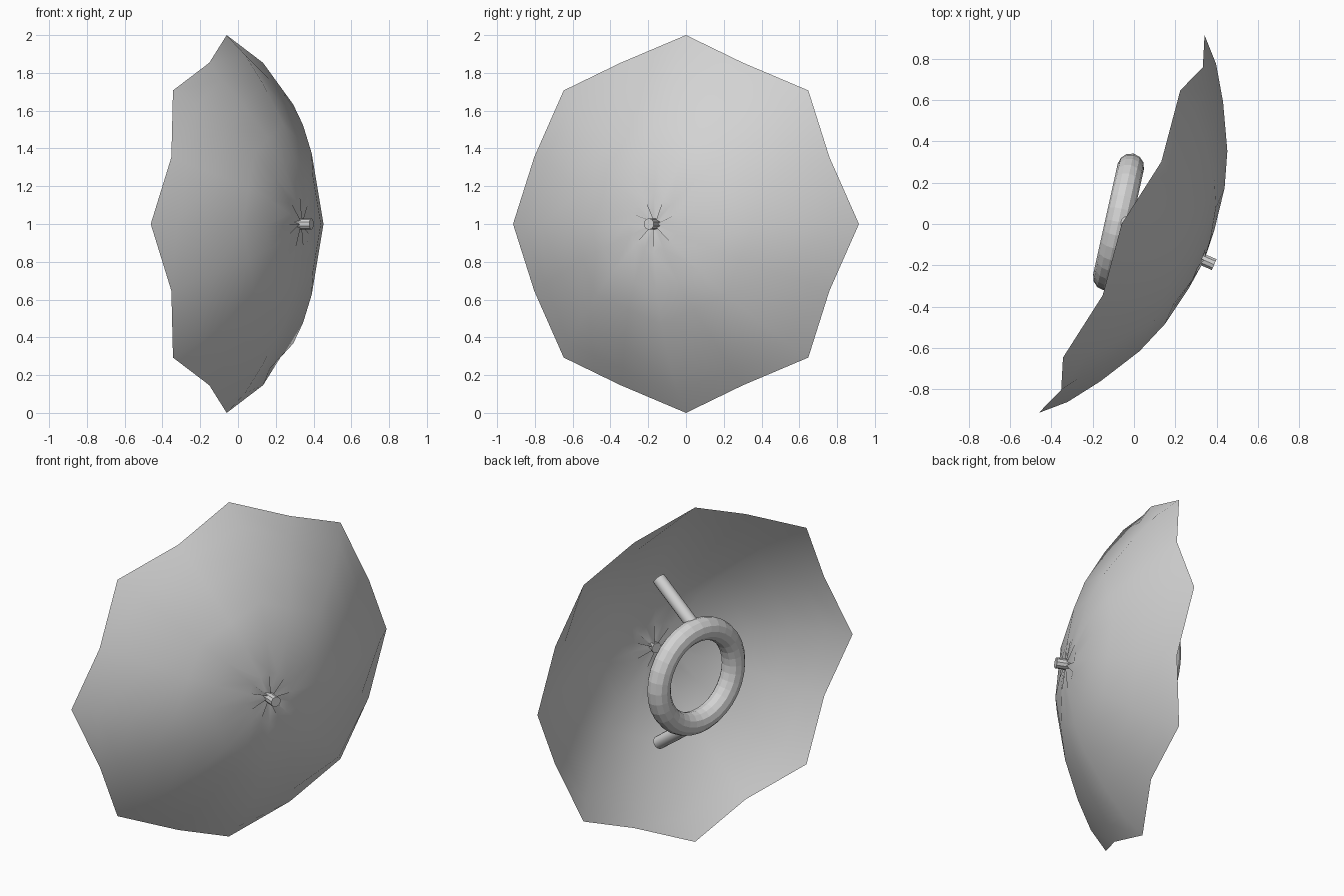
import bpy, bmesh, math
from mathutils import Matrix, Vector

cube = bpy.data.objects.get("Cube")
if cube:
    bpy.data.objects.remove(cube)

grey = bpy.data.materials.new("light grey")
grey.use_nodes = True
grey.diffuse_color = (0.65, 0.65, 0.65, 1)
bsdf = next(n for n in grey.node_tree.nodes if n.type == 'BSDF_PRINCIPLED')
bsdf.inputs["Base Color"].default_value = (0.65, 0.65, 0.65, 1)


def frame(angle, origin):
    """Frame with local X horizontal at the angle, local Y up, local Z outward."""
    a = math.radians(angle)
    u = Vector((math.cos(a), math.sin(a), 0))
    w = Vector((0, 0, 1))
    rot = Matrix((u, w, u.cross(w))).transposed().to_4x4()
    return Matrix.Translation(origin) @ rot


def rod(name, start, end, radius, sides):
    start, end = Vector(start), Vector(end)
    axis = end - start
    bpy.ops.mesh.primitive_cylinder_add(vertices=sides, radius=radius, depth=axis.length)
    ob = bpy.context.object
    ob.name = name
    ob.matrix_world = (Matrix.Translation((start + end) / 2)
                       @ axis.to_track_quat('Z', 'Y').to_matrix().to_4x4())
    ob.data.materials.append(grey)
    bpy.ops.object.shade_smooth_by_angle(angle=math.radians(35))
    return ob


# Canopy: eight ribs with flat panels between, pleated around the hub
PANELS = 8
canopy_frame = frame(66.3, (-0.06, 0, 1))
# radius, rib height, panel middle height
rings = [(0.025, 0.435, 0.405), (0.15, 0.424, 0.422), (0.36, 0.387, 0.387),
         (0.53, 0.327, 0.327), (0.74, 0.212, 0.212), (0.895, 0.107, 0.112),
         (1.0, 0.0, 0.055)]
bm = bmesh.new()
grid = []
for radius, rib, middle in rings:
    loop = []
    for i in range(PANELS * 2):
        a = math.pi * i / PANELS
        r = radius * (math.cos(math.pi / PANELS) if i % 2 else 1)
        loop.append(bm.verts.new((r * math.cos(a), r * math.sin(a), middle if i % 2 else rib)))
    grid.append(loop)
for inner, outer in zip(grid, grid[1:]):
    for i in range(PANELS * 2):
        j = (i + 1) % (PANELS * 2)
        bm.faces.new((inner[i], outer[i], outer[j], inner[j])).smooth = True
mesh = bpy.data.meshes.new("canopy")
bm.to_mesh(mesh)
bm.free()
mesh.materials.append(grey)
canopy = bpy.data.objects.new("canopy", mesh)
bpy.context.collection.objects.link(canopy)
canopy.matrix_world = canopy_frame

# Hub through the crown
rod("hub", canopy_frame @ Vector((0, 0, 0.40)), canopy_frame @ Vector((0, 0, 0.49)), 0.03, 10)

# Ring handle
ring_frame = frame(77.5, (-0.075, 0.01, 1))
bpy.ops.mesh.primitive_torus_add(major_segments=32, minor_segments=12,
                                 major_radius=0.274, minor_radius=0.065)
ring = bpy.context.object
ring.name = "ring_handle"
ring.matrix_world = ring_frame
ring.data.materials.append(grey)

# Arms from the top and bottom of the ring toward the canopy
for name, side in (("upper_arm", 1), ("lower_arm", -1)):
    rod(name, (-0.07, 0.01, 1 + side * 0.285), (0.205, -0.036, 1 + side * 0.49), 0.037, 16)
